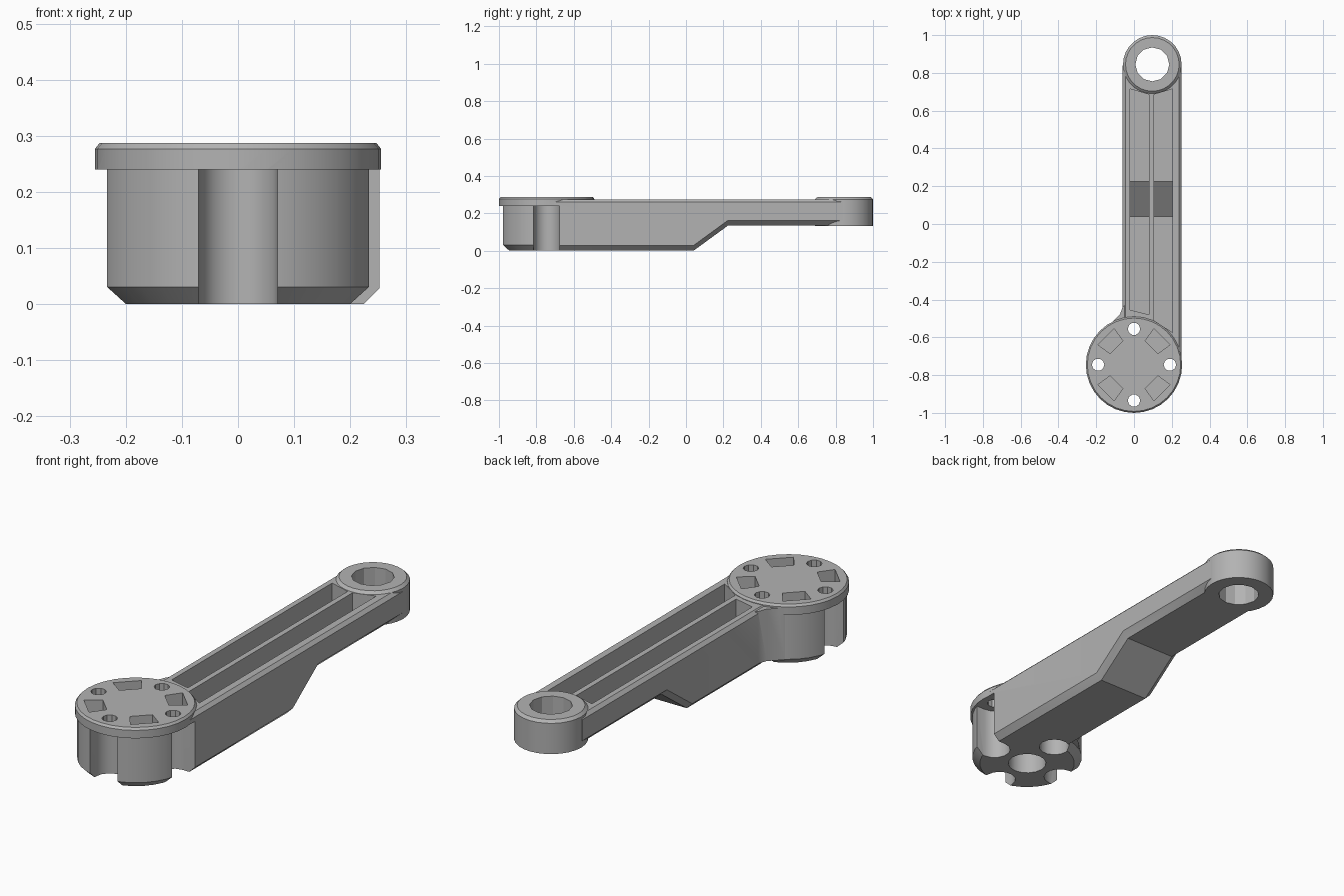
import bpy
import bmesh
from math import sin, cos, pi, radians

if "Cube" in bpy.data.objects:
    bpy.data.objects.remove(bpy.data.objects["Cube"], do_unlink=True)

grey = bpy.data.materials.new("plain grey")
grey.use_nodes = True
GREY = (0.45, 0.45, 0.45, 1)
grey.diffuse_color = GREY
grey.node_tree.nodes["Principled BSDF"].inputs["Base Color"].default_value = GREY

HUB_Y, RING_X, RING_Y = -0.745, 0.097, 0.845
TOP, ARM_TOP, SKIRT = 0.287, 0.275, 0.24


def loft(name, rings):
    """Closed solid skinned through equal-length rings of points."""
    bm = bmesh.new()
    loops = [[bm.verts.new(p) for p in ring] for ring in rings]
    n = len(loops[0])
    for a, b in zip(loops, loops[1:]):
        for i in range(n):
            j = (i + 1) % n
            bm.faces.new((a[i], a[j], b[j], b[i]))
    bm.faces.new(loops[0][::-1])
    bm.faces.new(loops[-1])
    bmesh.ops.recalc_face_normals(bm, faces=bm.faces)
    mesh = bpy.data.meshes.new(name)
    bm.to_mesh(mesh)
    bm.free()
    mesh.materials.append(grey)
    ob = bpy.data.objects.new(name, mesh)
    bpy.context.collection.objects.link(ob)
    return ob


def lathe(name, x, y, profile, sides):
    """Round part from (radius, z) pairs."""
    turns = [2 * pi * i / sides for i in range(sides)]
    return loft(name, [[(x + r * cos(t), y + r * sin(t), z) for t in turns]
                       for r, z in profile])


def prism(name, outline, z0, z1):
    return loft(name, [[(x, y, z) for x, y in outline] for z in (z0, z1)])


def combine(target, tool, operation):
    """Apply a boolean and discard the tool."""
    mod = target.modifiers.new("join", 'BOOLEAN')
    mod.operation, mod.solver, mod.object = operation, 'EXACT', tool
    bpy.context.view_layer.update()
    graph = bpy.context.evaluated_depsgraph_get()
    mesh = bpy.data.meshes.new_from_object(target.evaluated_get(graph))
    target.modifiers.clear()
    target.data = mesh
    bpy.data.objects.remove(tool, do_unlink=True)


def arm_section(y, low):
    """Rectangle with chamfered corners, wide chamfer underneath."""
    x0, x1, c, t = -0.06, 0.252, 0.028, 0.015
    return [(x0 + c, y, low), (x1 - c, y, low), (x1, y, low + c),
            (x1, y, ARM_TOP - t), (x1 - t, y, ARM_TOP), (x0 + t, y, ARM_TOP),
            (x0, y, ARM_TOP - t), (x0, y, low + c)]


# Stepped arm
crank_arm = loft("crank_arm", [arm_section(HUB_Y, 0), arm_section(0.04, 0),
                               arm_section(0.225, 0.135), arm_section(0.84, 0.135)])

# Hub with chamfered foot, overhanging cap, corner web and small end ring
solids = [
    lathe("hub", 0, HUB_Y, [(0.212, 0), (0.245, 0.031), (0.245, 0.26)], 32),
    lathe("hub_cap", 0, HUB_Y, [(0.255, SKIRT), (0.255, 0.277), (0.247, TOP)], 32),
    prism("corner_web", [(-0.05, -0.43), (-0.06, -0.44), (-0.075, -0.48),
                         (-0.13, -0.535), (0, -0.6), (0, -0.44)], 0.03, 0.27),
    lathe("end_ring", RING_X, RING_Y,
          [(0.155, 0.133), (0.155, 0.275), (0.142, TOP)], 28),
]
for solid in solids:
    combine(crank_arm, solid, 'UNION')

# Two long pockets whose floors follow the step
cutters = []
for x0, x1, front0, front1, back0, back1 in (
        (-0.02, 0.08, -0.455, -0.48, 0.715, 0.685),
        (0.105, 0.205, -0.51, -0.575, 0.685, 0.715)):
    stations = [(front0, front1, 0.03), (0.04, 0.04, 0.03),
                (0.225, 0.225, 0.165), (back0, back1, 0.165)]
    cutters.append(loft("pocket_cutter", [
        [(x0, a, z), (x1, b, z), (x1, b, 0.4), (x0, a, 0.4)] for a, b, z in stations]))

# End ring bore and blind centre bore
cutters.append(lathe("bore_cutter", RING_X, RING_Y, [(0.09, 0), (0.09, 0.4)], 12))
cutters.append(lathe("centre_cutter", 0, HUB_Y, [(0.085, -0.1), (0.085, 0.2)], 16))

# Around the hub: bolt holes, open channels beneath them, and wedge pockets
for k in range(4):
    a = k * pi / 2
    c, s = cos(a), sin(a)
    hx, hy = 0.19 * c, HUB_Y + 0.19 * s
    cutters.append(lathe("bolt_cutter", hx, hy, [(0.033, 0.1), (0.033, 0.4)], 10))
    if k == 1:
        cutters.append(lathe("socket_cutter", hx, hy, [(0.068, -0.1), (0.068, SKIRT)], 14))
    else:
        local = [(0.19 + 0.07 * cos(t), 0.07 * sin(t))
                 for t in (pi / 2 + pi * i / 7 for i in range(8))]
        local += [(0.3, -0.07), (0.3, 0.07)]
        cutters.append(prism("channel_cutter", [
            (u * c - v * s, HUB_Y + u * s + v * c) for u, v in local], -0.1, SKIRT))
    wedge = [(0.14, -20), (0.218, -16), (0.218, 16), (0.14, 20)]
    cutters.append(prism("wedge_cutter", [
        (r * cos(a + pi / 4 + radians(d)), HUB_Y + r * sin(a + pi / 4 + radians(d)))
        for r, d in wedge], 0.05, 0.4))
for cutter in cutters:
    combine(crank_arm, cutter, 'DIFFERENCE')

# Smooth curved walls, crisp edges
bpy.ops.object.select_all(action='DESELECT')
crank_arm.select_set(True)
bpy.context.view_layer.objects.active = crank_arm
bpy.ops.object.shade_smooth_by_angle(angle=radians(28))
